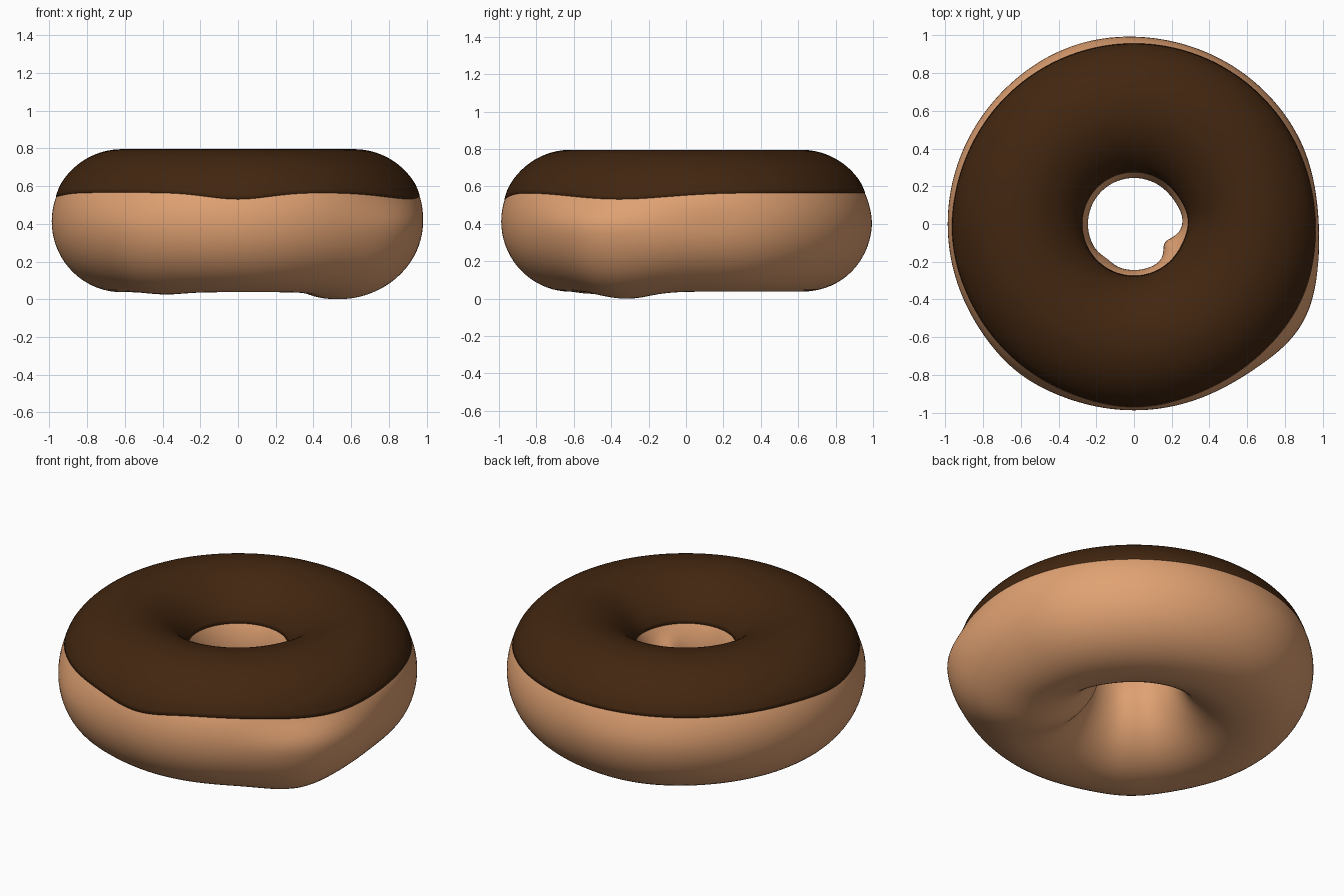
import bpy, math

if "Cube" in bpy.data.objects:
    bpy.data.objects.remove(bpy.data.objects["Cube"])

def material(name, rgb):
    m = bpy.data.materials.new(name)
    m.diffuse_color = (*rgb, 1)
    m.use_nodes = True
    m.node_tree.nodes["Principled BSDF"].inputs["Base Color"].default_value = m.diffuse_color
    return m

def bump(a, centre, width):
    d = (a - centre + 180) % 360 - 180
    return math.exp(-(d / width) ** 2)

def smooth(x, lo, hi):
    t = max(0, min(1, (x - lo) / (hi - lo)))
    return t * t * (3 - 2 * t)

def surface(a, p, offset=0):
    """Point on the uneven ring: a = angle round the ring, p = angle round the tube."""
    c, s = math.cos(math.radians(p)), math.sin(math.radians(p))
    low = 1 - smooth(s, -0.1, 0.4)
    outer = smooth(c, 0, 0.8)
    inner = smooth(-c, 0, 0.8)
    r = 0.372 + offset
    r += low * bump(a, -31, 17) * (0.037 + 0.013 * outer + 0.018 * inner)
    r += outer * (0.012 * bump(a, 108, 22) * low - 0.014 * low * bump(a, 6, 14))
    r += low * 0.012 * bump(a, -128, 14)
    r -= inner * 0.014 * bump(a, 5, 20)
    R = 0.616 + r * c
    t = math.radians(a)
    return (R * math.cos(t), R * math.sin(t), 0.413 + r * s * 1.01)

N = 192

def ring_mesh(name, rows, mat, closed):
    """rows(a) gives the points of one cross-section."""
    verts, faces = [], []
    for i in range(N):
        sec = rows(i * 360 / N)
        n = len(sec)
        verts += sec
    for i in range(N):
        k = (i + 1) % N
        for j in range(n if closed else n - 1):
            l = (j + 1) % n
            faces.append((i * n + j, k * n + j, k * n + l, i * n + l))
    me = bpy.data.meshes.new(name)
    me.from_pydata(verts, [], faces)
    me.materials.append(mat)
    me.polygons.foreach_set("use_smooth", [True] * len(me.polygons))
    me.update()
    ob = bpy.data.objects.new(name, me)
    bpy.context.collection.objects.link(ob)

# Dough ring
def dough_section(a):
    return [surface(a, j * 360 / 72) for j in range(72)]

# Icing shell with a wavy rim and a lip tucked into the dough
def icing_section(a):
    drop = (0.035 * bump(a, -90, 14) + 0.035 * bump(a, -22, 22)
            + 0.02 * bump(a, 185, 16))
    start = math.degrees(math.asin((0.152 - drop) / 0.375))
    end = 156
    pts = [surface(a, start, -0.01)]
    for j in range(41):
        p = start + (end - start) * j / 40
        pts.append(surface(a, p, 0.002 + 0.005 * min(1, j / 3, (40 - j) / 3)))
    return pts + [surface(a, end, -0.01)]

ring_mesh("dough", dough_section, material("baked dough", (0.75, 0.36, 0.17)), True)
ring_mesh("icing", icing_section, material("chocolate icing", (0.054, 0.019, 0.005)), False)
